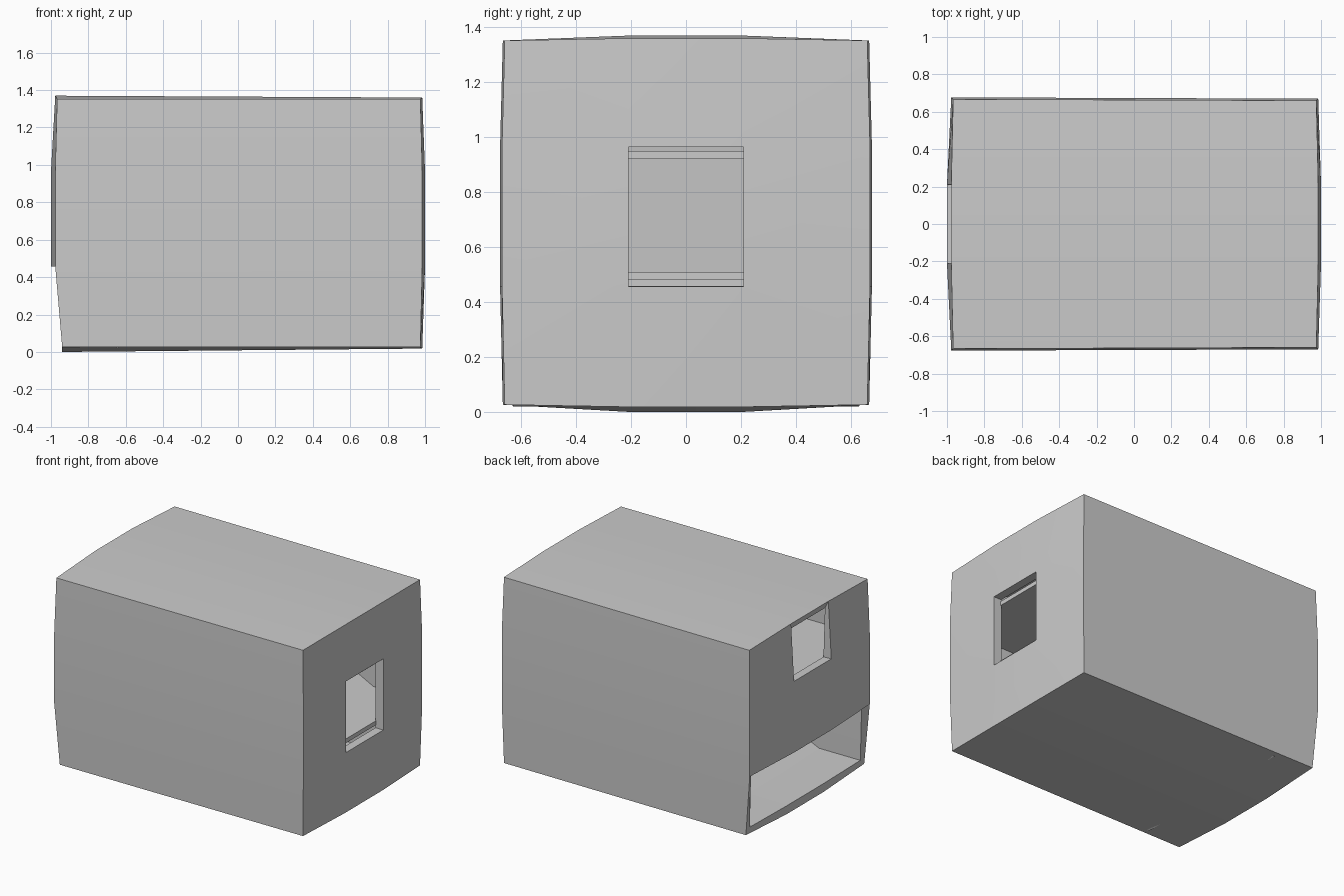
import bpy, bmesh

if "Cube" in bpy.data.objects:
    bpy.data.objects.remove(bpy.data.objects["Cube"])


def finish(name, bm):
    bmesh.ops.recalc_face_normals(bm, faces=bm.faces[:])
    mesh = bpy.data.meshes.new(name)
    bm.to_mesh(mesh)
    bm.free()
    ob = bpy.data.objects.new(name, mesh)
    bpy.context.collection.objects.link(ob)
    return ob


# Bulged outer shell: each end is a 3 x 3 grid of cells, joined by long strips
def shell_point(side, j, k):
    y_edge, z_edge = j in (0, 3), k in (0, 3)
    edges = int(y_edge) + int(z_edge)
    if side > 0:
        x = (1.0, 0.985, 0.975)[edges]
    else:
        x = -(1.0, 0.977, 0.967)[edges]
        if k == 0:
            x = -0.94
    if y_edge:
        y = (0.664 if z_edge else 0.674) + (-0.004 if side > 0 else 0.003)
    else:
        y = 0.21
    y *= -1 if j < 2 else 1
    if k == 0:
        z = 0.026 if y_edge else (0.018 if side > 0 else 0.0)
    elif k == 3:
        z = 1.352 if y_edge else (1.36 if side > 0 else 1.37)
    else:
        z = 0.457 if k == 1 else 0.965
    return x, y, z


bm = bmesh.new()
v = {(s, j, k): bm.verts.new(shell_point(s, j, k))
     for s in (-1, 1) for j in range(4) for k in range(4)}

# End walls, leaving out the window, the upper hatch and the lower slot
openings = {(1, 1, 1), (-1, 1, 2), (-1, 0, 0), (-1, 1, 0), (-1, 2, 0)}
for s in (-1, 1):
    for j in range(3):
        for k in range(3):
            if (s, j, k) not in openings:
                bm.faces.new([v[s, j, k], v[s, j + 1, k],
                              v[s, j + 1, k + 1], v[s, j, k + 1]])

# Floor, roof and side walls
for i in range(3):
    for e in (0, 3):
        for a, b in (((i, e), (i + 1, e)), ((e, i), (e, i + 1))):
            bm.faces.new([v[(-1, *a)], v[(-1, *b)], v[(1, *b)], v[(1, *a)]])

shell = finish("outer_shell", bm)
mod = shell.modifiers.new("wall", 'SOLIDIFY')
mod.thickness = 0.06
mod.offset = -1
bpy.context.view_layer.objects.active = shell
shell.select_set(True)
bpy.ops.object.modifier_apply(modifier=mod.name)
bpy.ops.object.shade_smooth_by_angle(angle=0.5)


# Inner panels: a bent strip in x-z drawn across the full inner width
def panel(name, tops, thick=0.03, half=0.63):
    bm = bmesh.new()
    outline = tops + [(x, z - thick) for x, z in reversed(tops)]
    face = bm.faces.new([bm.verts.new((x, -half, z)) for x, z in outline])
    ext = bmesh.ops.extrude_face_region(bm, geom=[face])
    moved = [g for g in ext["geom"] if isinstance(g, bmesh.types.BMVert)]
    bmesh.ops.translate(bm, verts=moved, vec=(0, 2 * half, 0))
    return finish(name, bm)


panel("chute_floor", [(0.945, 0.51), (0.63, 0.51), (-0.25, 0.96), (-0.95, 0.96)])
panel("chute_ceiling", [(0.945, 0.95), (0.3, 0.95), (-0.54, 1.335)])
panel("lower_ramp", [(-0.65, 0.05), (0.3, 0.48), (0.62, 0.48)])
